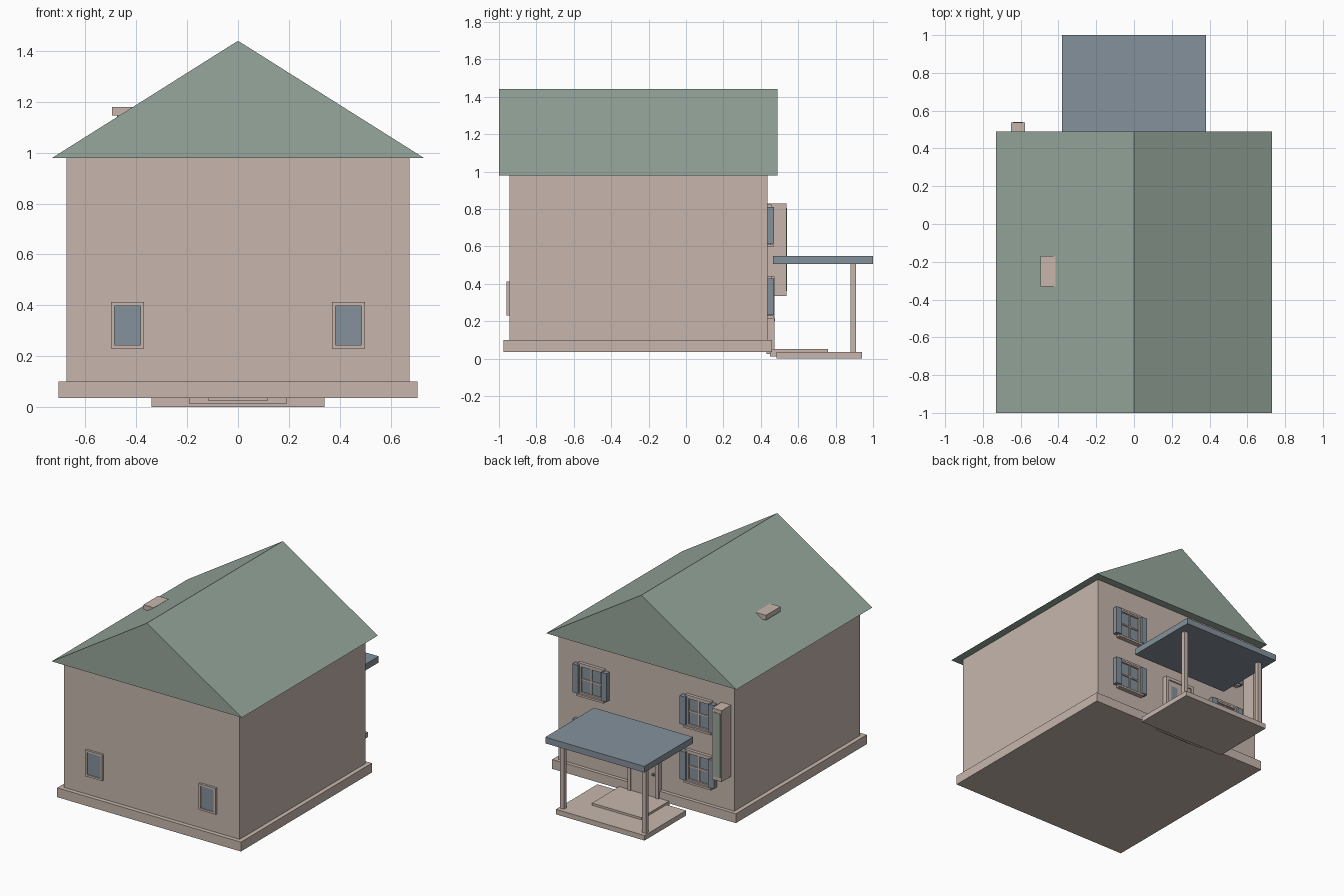
import bpy


def material(name, rgb):
    m = bpy.data.materials.new(name)
    m.diffuse_color = (*rgb, 1)
    return m


TAN = material("warm_tan", (0.57, 0.47, 0.42))
GREEN = material("sage_green", (0.31, 0.39, 0.335))
BLUE = material("slate_blue", (0.235, 0.285, 0.33))


def mesh(name, verts, faces, mat):
    me = bpy.data.meshes.new(name)
    me.from_pydata(verts, [], faces)
    me.materials.append(mat)
    ob = bpy.data.objects.new(name, me)
    bpy.context.collection.objects.link(ob)
    return ob


def box(name, x, y, z, mat=TAN):
    """Box from (min, max) ranges on each axis."""
    v = [(a, b, c) for a in x for b in y for c in z]
    f = [(0, 1, 3, 2), (4, 6, 7, 5), (0, 4, 5, 1),
         (2, 3, 7, 6), (0, 2, 6, 4), (1, 5, 7, 3)]
    return mesh(name, v, f, mat)


def frame(name, x, y, z, w):
    """Rectangular surround made of four bars."""
    box(name + "_left", (x[0], x[0] + w), y, z)
    box(name + "_right", (x[1] - w, x[1]), y, z)
    box(name + "_top", (x[0] + w, x[1] - w), y, (z[1] - w, z[1]))
    box(name + "_bottom", (x[0] + w, x[1] - w), y, (z[0], z[0] + w))


# House body
box("foundation", (-0.705, 0.705), (-0.975, 0.46), (0.035, 0.1))
box("walls", (-0.675, 0.675), (-0.945, 0.435), (0.1, 0.98))

# Gable roof as a closed prism
roof_verts = [(x, y, z) for y in (-1, 0.49)
              for x, z in ((-0.73, 0.98), (0.73, 0.98), (0, 1.44))]
mesh("roof", roof_verts,
     [(0, 1, 2), (5, 4, 3), (0, 3, 4, 1), (1, 4, 5, 2), (2, 5, 3, 0)], GREEN)

# Roof vent
box("vent_cap", (-0.495, -0.415), (-0.33, -0.17), (1.146, 1.18))
box("vent_stem", (-0.475, -0.43), (-0.32, -0.18), (1.11, 1.146))

# Small front windows
for s in (-1, 1):
    cx = 0.435 * s
    frame("front_window_frame", (cx - 0.065, cx + 0.065),
          (-0.96, -0.94), (0.23, 0.412), 0.014)
    box("front_window_glass", (cx - 0.051, cx + 0.051),
        (-0.954, -0.946), (0.244, 0.398), BLUE)


def shuttered_window(cx, z):
    x = (cx - 0.088, cx + 0.088)
    box("back_window_glass", x, (0.435, 0.443), (z + 0.015, z + 0.21), BLUE)
    frame("back_window_frame", x, (0.435, 0.455), (z + 0.012, z + 0.215), 0.013)
    box("window_mullion", (cx - 0.005, cx + 0.005), (0.435, 0.45),
        (z + 0.02, z + 0.205))
    box("window_crossbar", (cx - 0.078, cx + 0.078), (0.435, 0.45),
        (z + 0.109, z + 0.119))
    box("window_sill", (cx - 0.105, cx + 0.105), (0.435, 0.468), (z, z + 0.014))
    box("window_header", (cx - 0.1, cx + 0.1), (0.435, 0.457),
        (z + 0.213, z + 0.226))
    for s in (-1, 1):
        c = cx + 0.109 * s
        box("shutter", (c - 0.022, c + 0.022), (0.435, 0.47),
            (z + 0.018, z + 0.214), BLUE)


for cx in (-0.412, 0.412):
    for z in (0.215, 0.597):
        shuttered_window(cx, z)

# Back door with a glazed upper panel
frame("door_frame", (-0.118, 0.118), (0.43, 0.472), (0.025, 0.44), 0.022)
box("door", (-0.096, 0.096), (0.43, 0.464), (0.047, 0.418))
for s in (-1, 1):
    c = 0.043 * s
    box("door_glass", (c - 0.025, c + 0.025), (0.462, 0.467), (0.27, 0.38), BLUE)
box("door_handle", (-0.085, -0.07), (0.464, 0.476), (0.2, 0.215), BLUE)

# Porch
box("porch_floor", (-0.34, 0.34), (0.485, 0.94), (0, 0.035))
box("porch_step", (-0.19, 0.19), (0.45, 0.76), (0.012, 0.05))
box("porch_canopy", (-0.38, 0.38), (0.465, 1.0), (0.505, 0.548), BLUE)
for s in (-1, 1):
    c = 0.315 * s
    box("porch_post", (c - 0.015, c + 0.015), (0.88, 0.91), (0.035, 0.505))

# Tall wall box with an inset panel
box("wall_box", (-0.65, -0.577), (0.435, 0.537), (0.335, 0.83))
box("wall_box_panel", (-0.64, -0.587), (0.535, 0.54), (0.36, 0.805), GREEN)
